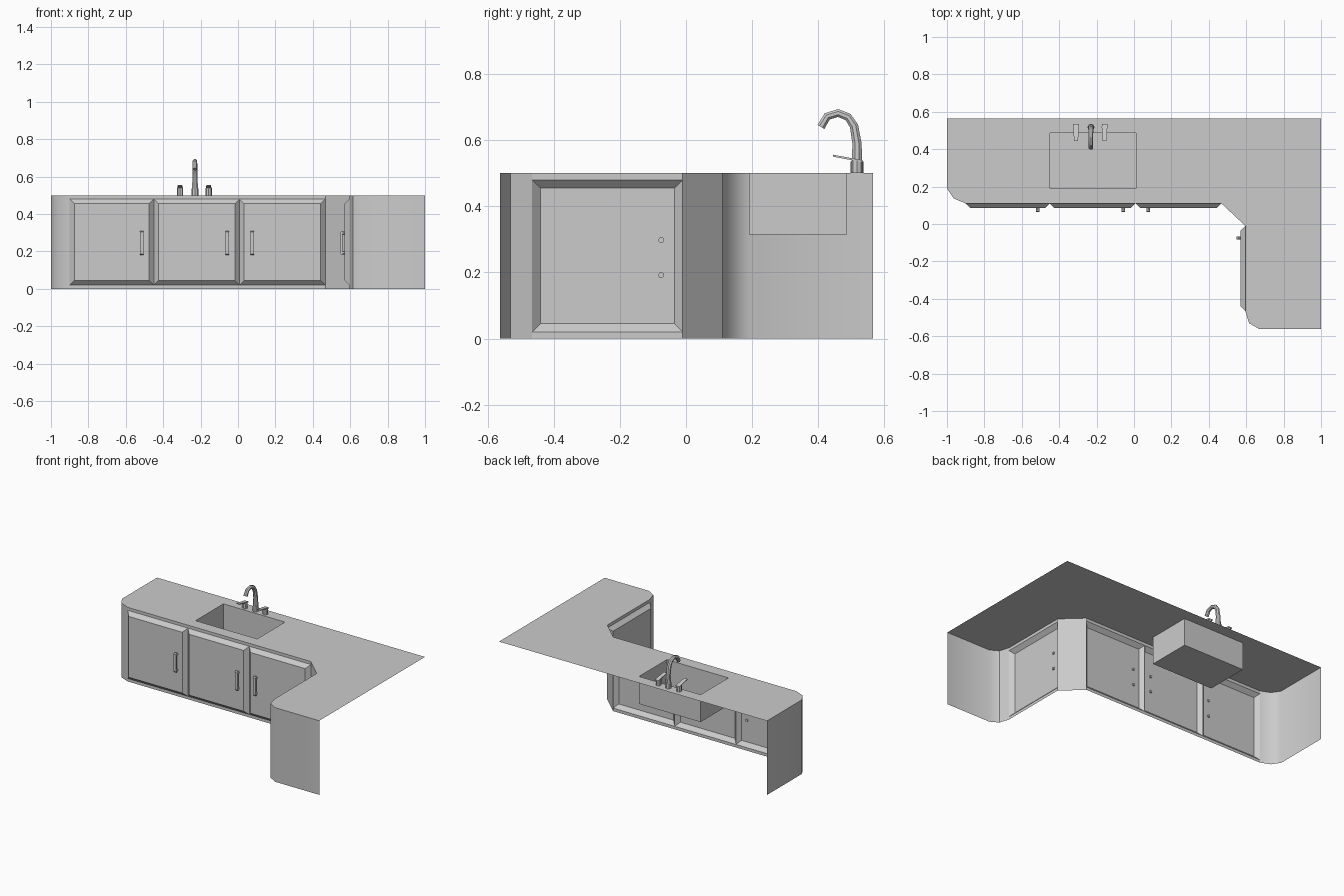
import bpy, bmesh, math
from mathutils import Vector, Matrix

if "Cube" in bpy.data.objects:
    bpy.data.objects.remove(bpy.data.objects["Cube"])

H = 0.5

def finish(name, bm, smooth=35):
    me = bpy.data.meshes.new(name)
    bm.to_mesh(me)
    bm.free()
    ob = bpy.data.objects.new(name, me)
    bpy.context.collection.objects.link(ob)
    if smooth:
        bpy.ops.object.select_all(action='DESELECT')
        ob.select_set(True)
        bpy.context.view_layer.objects.active = ob
        bpy.ops.object.shade_smooth_by_angle(angle=math.radians(smooth))
    return ob

def cylinder(bm, center, r, depth, axis='Z', n=8):
    rot = {'Z': Matrix(), 'Y': Matrix.Rotation(math.pi / 2, 4, 'X'),
           'X': Matrix.Rotation(math.pi / 2, 4, 'Y')}[axis]
    bmesh.ops.create_cone(bm, cap_ends=True, segments=n, radius1=r, radius2=r,
                          depth=depth, matrix=Matrix.Translation(center) @ rot)

def tube(bm, path, radii, n=8):
    # sweep in the YZ plane
    rings = []
    for i, (p, r) in enumerate(zip(path, radii)):
        t = (path[min(i + 1, len(path) - 1)] - path[max(i - 1, 0)]).normalized()
        u = Vector((1, 0, 0))
        v = t.cross(u)
        rings.append([bm.verts.new(p + r * (math.cos(a) * u + math.sin(a) * v))
                      for a in (2 * math.pi * (k + .5) / n for k in range(n))])
    for a, b in zip(rings, rings[1:]):
        for k in range(n):
            bm.faces.new((a[k], a[(k + 1) % n], b[(k + 1) % n], b[k]))
    bm.faces.new(rings[0])
    bm.faces.new(rings[-1])
    bmesh.ops.recalc_face_normals(bm, faces=bm.faces)

# Plan of the cabinet front, left end to right end; True marks a door segment
plan = [(-1, .565, False), (-1, .19, False), (-.965, .137, False),
        (-.9, .11, True), (-.45, .11, True), (.008, .11, True),
        (.467, .11, False), (.595, -.01, True), (.595, -.465, False),
        (.615, -.53, False), (.67, -.562, False), (1, -.562, False)]
sink = [(-.45, .19), (.01, .19), (.01, .487), (-.45, .487)]

# Worktop with sink opening
bm = bmesh.new()
for loop in ([p[:2] for p in plan] + [(1, .565)], sink):
    vs = [bm.verts.new((x, y, H)) for x, y in loop]
    for i in range(len(vs)):
        bm.edges.new((vs[i - 1], vs[i]))
bmesh.ops.triangle_fill(bm, use_beauty=True, use_dissolve=False,
                        edges=bm.edges[:], normal=(0, 0, 1))
for f in bm.faces:
    if f.normal.z < 0:
        f.normal_flip()
finish("worktop", bm, 0)

# Thin cabinet shell, doors pressed outward as bevelled panels
bm = bmesh.new()

def quad(*pts):
    bm.faces.new([bm.verts.new(p) for p in pts])

for (x0, y0, door), (x1, y1, _) in zip(plan, plan[1:]):
    a, b = Vector((x0, y0, 0)), Vector((x1, y1, 0))
    d = (b - a).normalized()
    out = Vector((d.y, -d.x, 0))
    up = lambda p, z: p + Vector((0, 0, z))
    if not door:
        quad(a, b, up(b, H), up(a, H))
        continue
    z0, z1, s = .02, .48, .025
    quad(a, b, up(b, z0), up(a, z0))
    quad(up(a, z1), up(b, z1), up(b, H), up(a, H))
    base = [up(a, z0), up(b, z0), up(b, z1), up(a, z1)]
    ai, bi = a + s * (d + out), b + s * (out - d)
    front = [up(ai, z0 + s), up(bi, z0 + s), up(bi, z1 - s), up(ai, z1 - s)]
    for i in range(4):
        j = (i + 1) % 4
        quad(base[i], base[j], front[j], front[i])
    quad(*front)
bmesh.ops.remove_doubles(bm, verts=bm.verts, dist=1e-4)
finish("cabinet_front", bm)

# Sink basin
bm = bmesh.new()
top = [bm.verts.new((x, y, H)) for x, y in sink]
bot = [bm.verts.new((x, y, .315)) for x, y in sink]
bm.faces.new(bot)
for i in range(4):
    bm.faces.new((top[i - 1], top[i], bot[i], bot[i - 1]))
finish("sink_basin", bm, 0)

# Door handles: bar with chamfered ends on two round posts
def handle(name, x, y, out):
    bm = bmesh.new()
    c = Vector((x, y, .245)) + .016 * out
    bmesh.ops.create_cube(bm, size=1, matrix=Matrix.Translation(c) @ Matrix.Diagonal(
        (.018 if out.y else .012, .018 if out.x else .012, .13, 1)))
    ends = [e for e in bm.edges if all((v.co - c).dot(out) > 0 for v in e.verts)
            and abs(e.verts[0].co.z - e.verts[1].co.z) < .01]
    bmesh.ops.bevel(bm, geom=ends, offset=.007, segments=1, affect='EDGES')
    for z in (.192, .298):
        cylinder(bm, Vector((x, y, z)) + .004 * out, .009, .022, 'Y' if out.y else 'X')
    finish(name, bm, 0)

for i, x in enumerate((-.515, -.058, .077)):
    handle(f"door_handle_{i + 1}", x, .085, Vector((0, -1, 0)))
handle("side_door_handle", .57, -.075, Vector((-1, 0, 0)))

# Gooseneck tap
FX = -.23
bm = bmesh.new()
path = [Vector((FX, y, z)) for y, z in (
    (.517, .535), (.517, .59), (.508, .643), (.49, .67),
    (.46, .682), (.427, .672), (.408, .64))]
tube(bm, path, [.017, .015, .014, .013, .013, .013, .013])
cylinder(bm, (FX, .517, .518), .019, .036)
finish("tap_spout", bm)

# Tap levers either side
for side, x in (("left", -.31), ("right", -.157)):
    bm = bmesh.new()
    cylinder(bm, (x, .517, .519), .017, .038)
    vs = [bm.verts.new((x + sx * w, y, z + t)) for y, z, w in
          ((.535, .536, .015), (.445, .553, .011))
          for t in (-.003, .003) for sx in (-1, 1)]
    bmesh.ops.convex_hull(bm, input=vs)
    finish(f"tap_lever_{side}", bm)
